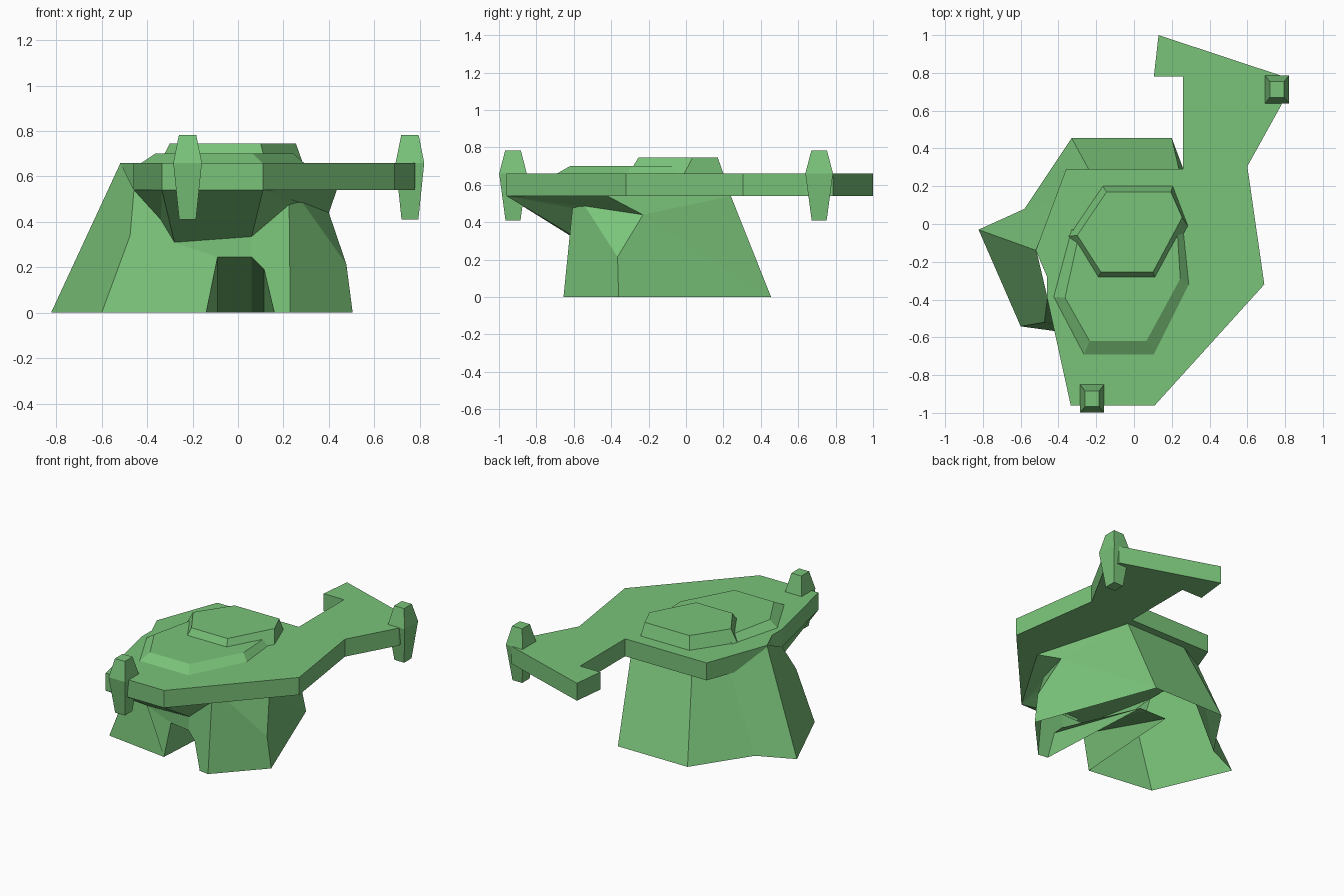
import bpy
import bmesh

cube = bpy.data.objects.get("Cube")
if cube:
    bpy.data.objects.remove(cube, do_unlink=True)

# One flat green for the whole model
green = bpy.data.materials.new("leaf_green")
green.use_nodes = True
colour = (0.195, 0.55, 0.195, 1)
green.diffuse_color = colour
green.node_tree.nodes["Principled BSDF"].inputs["Base Color"].default_value = colour


def finish(name, bm):
    """Turn a bmesh into a flat shaded green object."""
    bmesh.ops.recalc_face_normals(bm, faces=bm.faces[:])
    mesh = bpy.data.meshes.new(name)
    bm.to_mesh(mesh)
    bm.free()
    mesh.materials.append(green)
    obj = bpy.data.objects.new(name, mesh)
    bpy.context.collection.objects.link(obj)
    return obj


def loft(name, layers):
    """Join stacked rings of (outline, height) and cap both ends."""
    bm = bmesh.new()
    rings = [[bm.verts.new((x, y, z)) for x, y in outline] for outline, z in layers]
    for low, high in zip(rings, rings[1:]):
        for index in range(len(low)):
            after = (index + 1) % len(low)
            bm.faces.new((low[index], low[after], high[after], high[index]))
    bm.faces.new(rings[0])
    bm.faces.new(rings[-1])
    return finish(name, bm)


def rectangle(centre, half_x, half_y):
    x, y = centre
    return [(x + sx * half_x, y + sy * half_y)
            for sx, sy in ((-1, -1), (1, -1), (1, 1), (-1, 1))]


DECK_BOTTOM = 0.54
DECK_TOP = 0.66

# Flat deck with the hooked arm at the back
deck_outline = [
    (0.13, 1), (0.105, 0.78), (0.26, 0.78), (0.26, 0.29), (-0.36, 0.29),
    (-0.52, -0.14), (-0.46, -0.28), (-0.46, -0.39), (-0.335, -0.96),
    (0.11, -0.96), (0.69, -0.32), (0.6, 0.305), (0.78, 0.63), (0.78, 0.785),
]
loft("deck", [(deck_outline, DECK_BOTTOM), (deck_outline, DECK_TOP)])

# Low front plate with bevelled sides
lower_outer = [(-0.265, -0.69), (0.105, -0.69), (0.29, -0.32),
               (0.26, -0.03), (-0.33, -0.03), (-0.425, -0.385)]
lower_inner = [(-0.235, -0.62), (0.065, -0.62), (0.245, -0.29),
               (0.23, -0.05), (-0.29, -0.05), (-0.365, -0.39)]
loft("front_plate", [(lower_outer, DECK_TOP), (lower_inner, 0.7)])

# Raised six sided hatch behind it
hatch_outer = [(-0.2, -0.305), (0.12, -0.305), (0.285, -0.01),
               (0.205, 0.2), (-0.165, 0.2), (-0.345, -0.065)]
hatch_inner = [(-0.175, -0.255), (0.1, -0.255), (0.255, 0.035),
               (0.195, 0.17), (-0.145, 0.17), (-0.3, -0.06)]
loft("top_hatch", [(hatch_outer, DECK_TOP), (hatch_inner, 0.745)])

# Two tapered posts through the deck edge
for name, centre in (("front_post", (-0.222, -0.925)), ("arm_post", (0.757, 0.712))):
    loft(name, [
        (rectangle(centre, 0.037, 0.04), 0.41),
        (rectangle(centre, 0.063, 0.074), DECK_TOP),
        (rectangle(centre, 0.038, 0.042), 0.783),
    ])

# Hollow base: corner points by name, then the panels between them
corners = {
    # ground
    "left_tip": (-0.823, -0.03, 0), "left_front": (-0.6, -0.542, 0),
    "door_left": (-0.14, -0.605, 0), "door_right": (0.16, -0.645, 0),
    "right_front": (0.23, -0.655, 0), "right_tip": (0.505, -0.36, 0),
    "back_right": (0.2, 0.455, 0), "back_left": (-0.33, 0.455, 0),
    "left_notch": (-0.58, 0.08, 0),
    # upper edge
    "top_tip": (-0.517, -0.14, DECK_TOP), "top_left": (-0.458, -0.39, DECK_BOTTOM),
    "top_notch": (-0.42, 0.12, DECK_BOTTOM), "top_back_left": (-0.21, 0.235, DECK_BOTTOM),
    "top_back_right": (0.25, 0.24, DECK_BOTTOM), "top_right": (0.435, -0.42, DECK_BOTTOM),
    # bends in the walls
    "left_bend": (-0.475, -0.52, 0.34), "throat_left": (-0.34, -0.5, 0.41),
    "chin_left": (-0.28, -0.59, 0.31), "chin_right": (0.06, -0.617, 0.335),
    "throat_right": (0.225, -0.607, 0.476), "brow": (0.28, -0.543, 0.49),
    "shoulder": (0.4, -0.23, 0.44), "elbow": (0.477, -0.366, 0.214),
    "lip_left": (-0.335, -0.96, DECK_BOTTOM), "lip_right": (0.11, -0.96, DECK_BOTTOM),
    # doorway
    "arch_left": (-0.09, -0.6, 0.245), "arch_right": (0.06, -0.625, 0.245),
    "arch_side": (0.115, -0.635, 0.19), "end_left": (-0.09, 0.2, 0),
    "end_right": (0.06, 0.2, 0), "end_side": (0.115, 0.2, 0),
}
panels = [
    # outer walls
    "left_tip left_front left_bend top_left top_tip",
    "left_front door_left arch_left chin_left throat_left top_left left_bend",
    "arch_left arch_right chin_right chin_left",
    "arch_right arch_side door_right right_front throat_right chin_right",
    "right_front right_tip elbow brow throat_right",
    "brow elbow shoulder",
    "right_tip back_right shoulder elbow",
    "back_right top_back_right shoulder",
    "top_back_right top_right shoulder",
    "back_right back_left top_back_left top_back_right",
    "back_left left_notch top_notch top_back_left",
    "left_notch left_tip top_tip top_notch",
    # sloping underside of the overhang
    "lip_left chin_left chin_right lip_right",
    "lip_right chin_right throat_right",
    "lip_right throat_right brow",
    "lip_right brow shoulder",
    "lip_right shoulder top_right",
    "lip_left top_left throat_left",
    "lip_left throat_left chin_left",
    # wedge shaped doorway recess
    "door_left end_left arch_left",
    "arch_left end_left end_right arch_right",
    "arch_right end_right end_side arch_side",
    "arch_side end_side door_right",
]
bm = bmesh.new()
verts = {name: bm.verts.new(point) for name, point in corners.items()}
for panel in panels:
    bm.faces.new([verts[name] for name in panel.split()])
finish("base", bm)
